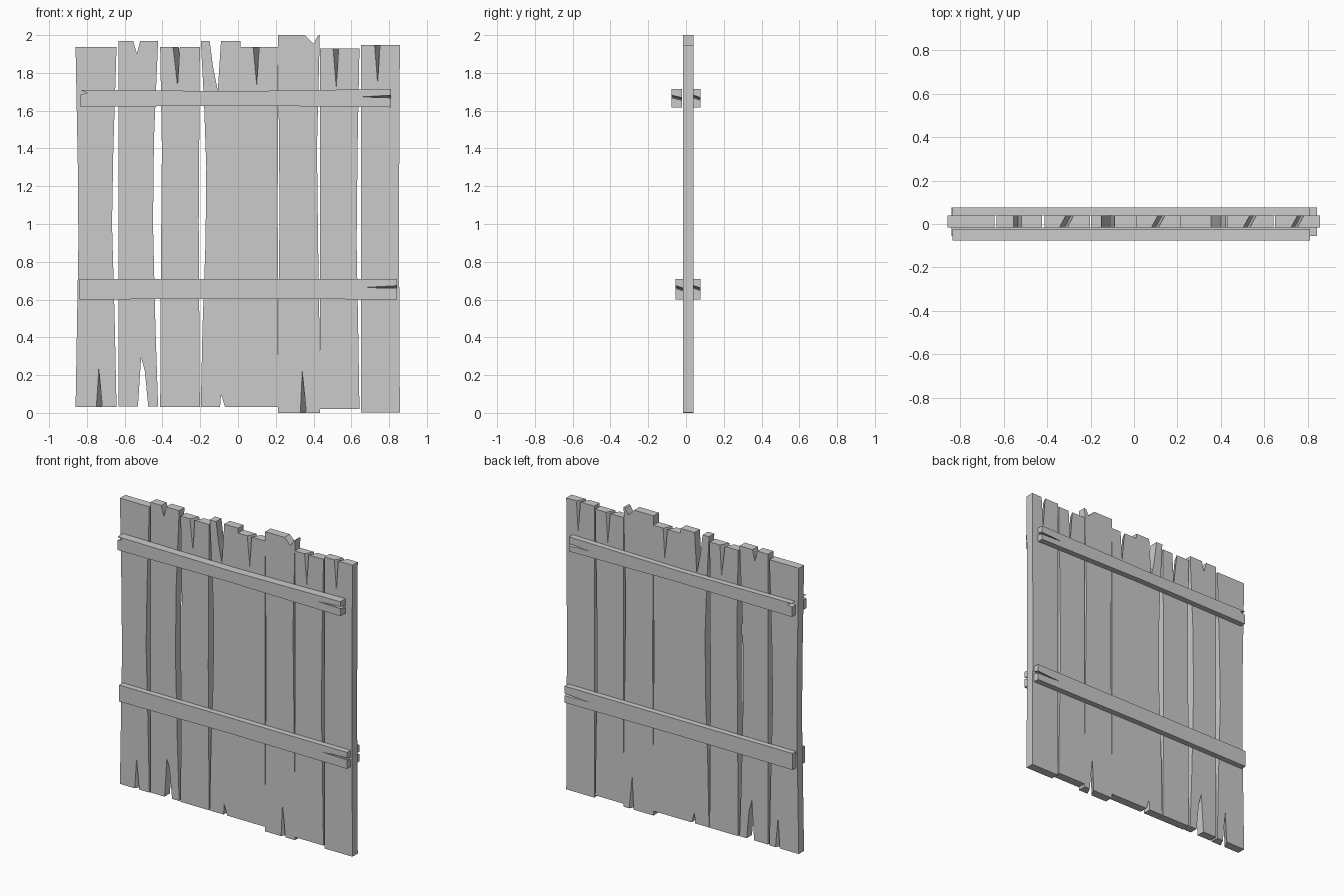
import bpy, bmesh

PLANK_Y = (-0.017, 0.039)


def slab(name, outline, y0, y1):
    """Extrude an (x, z[, back dx, back dz]) outline from y0 to y1."""
    bm = bmesh.new()
    pts = [tuple(p) + (0,) * (4 - len(p)) for p in outline]
    front = [bm.verts.new((x, y0, z)) for x, z, dx, dz in pts]
    back = [bm.verts.new((x + dx, y1, z + dz)) for x, z, dx, dz in pts]
    caps = [bm.faces.new(front), bm.faces.new(back[::-1])]
    n = len(pts)
    for i in range(n):
        j = (i + 1) % n
        bm.faces.new((front[i], back[i], back[j], front[j]))
    bmesh.ops.recalc_face_normals(bm, faces=bm.faces[:])
    bmesh.ops.triangulate(bm, faces=caps)
    me = bpy.data.meshes.new(name)
    bm.to_mesh(me)
    bm.free()
    ob = bpy.data.objects.new(name, me)
    bpy.context.collection.objects.link(ob)
    return ob


def split(x0, xa, x1, z, za, skew=0.03):
    """V-shaped crack, skewed through the thickness of the board."""
    return [(x0, z, skew), (xa, za, skew), (x1, z, skew)]


def plank(i, xl, xr, z0, z1, left=(), right=(), top=(), bottom=()):
    """Outline order: up the left edge, along the top, down the right, back."""
    pts = ([(xl, z0), *left, (xl, z1), *top, (xr, z1), *right, (xr, z0)]
           + list(bottom)[::-1])
    slab(f"plank_{i}", pts, *PLANK_Y)


# upright planks, left to right
plank(1, -0.86, -0.643, 0.03, 1.937,
      left=[(-0.845, 0.9), (-0.848, 1.3)],
      right=[(-0.66, 1.4), (-0.667, 1.0), (-0.653, 0.5)],
      bottom=split(-0.75, -0.737, -0.718, 0.03, 0.235))
plank(2, -0.633, -0.423, 0.033, 1.97,
      right=[(-0.445, 1.45), (-0.45, 1.0), (-0.437, 0.45)],
      top=[(-0.555, 1.97), (-0.535, 1.90), (-0.518, 1.97)],
      bottom=[(-0.53, 0.033), (-0.513, 0.295), (-0.493, 0.22), (-0.475, 0.033)])
plank(3, -0.412, -0.202, 0.03, 1.937,
      left=[(-0.408, 0.8), (-0.403, 1.4)], right=[(-0.208, 1.0)],
      top=split(-0.344, -0.32, -0.308, 1.937, 1.73))
plank(4, -0.197, 0.012, 0.03, 1.97,
      left=[(-0.188, 0.45), (-0.172, 0.9), (-0.168, 1.3), (-0.18, 1.65)],
      top=[(-0.15, 1.97), (-0.132, 1.83), (-0.107, 1.705), (-0.09, 1.97)],
      bottom=[(-0.095, 0.03), (-0.09, 0.10), (-0.068, 0.03)])
plank(5, 0.012, 0.213, 0.03, 1.937,
      right=[(0.213, 1.85), (0.21, 1.1), (0.213, 0.3)],
      top=split(0.08, 0.099, 0.112, 1.937, 1.735))
plank(6, 0.213, 0.433, 0.0, 2.0,
      left=[(0.213, 0.3), (0.22, 1.1), (0.213, 1.85)],
      right=[(0.418, 1.4), (0.424, 0.9), (0.433, 0.32)],
      top=[(0.355, 2.0), (0.4, 1.955), (0.422, 1.995)],
      bottom=split(0.33, 0.34, 0.362, 0.0, 0.22))
plank(7, 0.433, 0.643, 0.02, 1.93,
      right=[(0.633, 1.4), (0.628, 0.9), (0.637, 0.4)],
      top=split(0.503, 0.52, 0.533, 1.93, 1.725))
plank(8, 0.65, 0.857, 0.003, 1.948, right=[(0.852, 1.0)],
      top=split(0.723, 0.739, 0.752, 1.948, 1.745))

# cross rails, one pair in front and one pair behind
upper = [(-0.835, 1.62), (0, 1.627), (0.81, 1.618),
         (0.81, 1.668, 0, -0.013), (0.65, 1.673, 0, -0.013), (0.81, 1.682, 0, -0.013),
         (0.81, 1.715), (0, 1.703), (-0.835, 1.71), (-0.80, 1.695), (-0.835, 1.685)]
lower = [(-0.84, 0.6), (0, 0.605), (0.843, 0.6),
         (0.843, 0.66, 0, -0.013), (0.665, 0.664, 0, -0.013), (0.843, 0.674, 0, -0.013),
         (0.843, 0.71), (-0.84, 0.71)]
slab("front_upper_rail", upper, -0.077, -0.022)
slab("front_lower_rail", lower, -0.055, -0.017)
slab("back_upper_rail", upper, 0.039, 0.077)
slab("back_lower_rail", lower, 0.039, 0.077)
